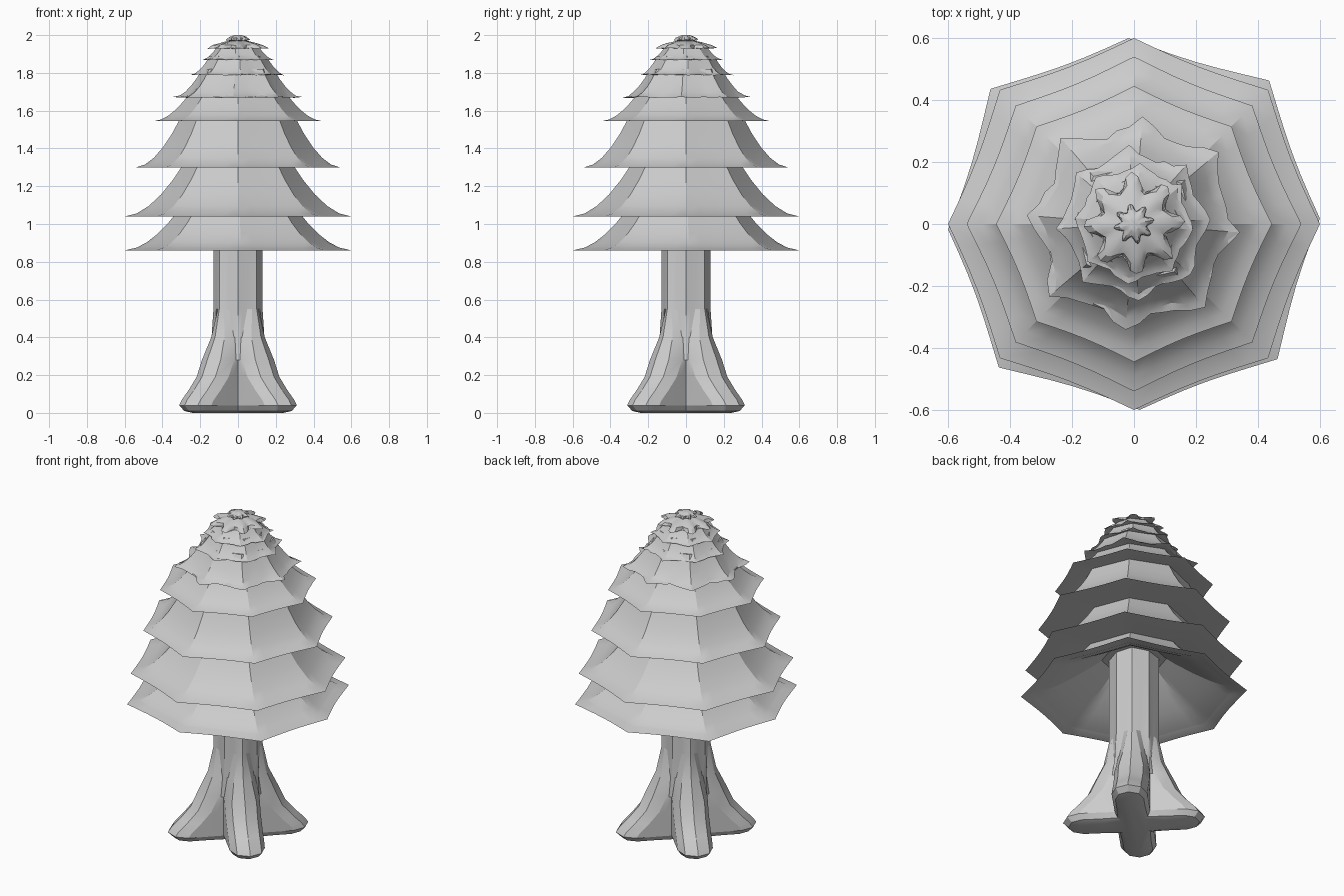
import bpy, bmesh, random
from math import sin, cos, pi, radians

random.seed(4)
cube = bpy.data.objects.get("Cube")
if cube:
    bpy.data.objects.remove(cube)

grey = bpy.data.materials.new("light grey")
grey.use_nodes = True
COLOR = (0.6, 0.6, 0.6, 1)
grey.diffuse_color = COLOR
grey.node_tree.nodes["Principled BSDF"].inputs["Base Color"].default_value = COLOR


def loft(name, rings, cap_first=False, angle=20):
    """Skin a stack of closed rings that share one point count."""
    bm = bmesh.new()
    loops = [[bm.verts.new(p) for p in ring] for ring in rings]
    n = len(loops[0])
    for a, b in zip(loops, loops[1:]):
        for i in range(n):
            j = (i + 1) % n
            bm.faces.new((a[i], a[j], b[j], b[i]))
    if cap_first:
        bm.faces.new(loops[0][::-1])
    bm.faces.new(loops[-1])
    bmesh.ops.recalc_face_normals(bm, faces=bm.faces)
    mesh = bpy.data.meshes.new(name)
    bm.to_mesh(mesh)
    bm.free()
    mesh.materials.append(grey)
    obj = bpy.data.objects.new(name, mesh)
    bpy.context.collection.objects.link(obj)
    bpy.ops.object.select_all(action="DESELECT")
    obj.select_set(True)
    bpy.context.view_layer.objects.active = obj
    bpy.ops.object.shade_smooth_by_angle(angle=radians(angle))


# Trunk: an octagon that spreads into four rounded diagonal roots
def trunk_ring(z, blend, reach, width, valley):
    vu = vw = valley * cos(pi / 4)
    c = reach - width
    half = [((c + vu) / 2, width), (c, width), (c + width * 0.7, width * 0.7)]
    arm = [(u, -w) for u, w in half] + [(reach, 0)] + half[::-1]
    ring = []
    for k in range(4):
        a = pi / 4 + k * pi / 2
        pts = [(vu, -vw)]
        for i, (u, w) in enumerate(arm):
            t = (i - 3) / 4
            flat_u, flat_w = 0.14 + (vu - 0.14) * abs(t), vw * t
            pts.append((flat_u + (u - flat_u) * blend, flat_w + (w - flat_w) * blend))
        ring += [(u * cos(a) - w * sin(a), u * sin(a) + w * cos(a), z) for u, w in pts]
    return ring


# height, root blend, root reach, root half width, valley radius
trunk_levels = [
    (0, 1, 0.32, 0.05, 0.09), (0.01, 1, 0.37, 0.08, 0.12),
    (0.04, 1, 0.4, 0.1, 0.14), (0.07, 1, 0.38, 0.1, 0.14),
    (0.12, 1, 0.33, 0.1, 0.14), (0.19, 1, 0.27, 0.1, 0.14),
    (0.28, 1, 0.23, 0.1, 0.14), (0.4, 0.8, 0.18, 0.08, 0.14),
    (0.55, 0, 0.14, 0.08, 0.13), (1.15, 0, 0.14, 0.08, 0.13),
]
loft("trunk", [trunk_ring(*level) for level in trunk_levels], True, 25)

# Foliage: eight-cornered skirts with scalloped, ruffled rims
STEPS = 6


def skirt_ring(r, z, scallop, jitter, diag, twist, power):
    ring = []
    for i in range(8 * STEPS):
        corner, f = divmod(i, STEPS)
        f /= STEPS
        a = pi / 4 * (corner + f)
        here, there = (diag, 1) if corner % 2 else (1, diag)
        straight = cos(pi / 8) / cos(pi / 4 * (f - 0.5))
        bow = sin(pi * f) ** power
        rr = r * (here + (there - here) * f) * straight * (1 - scallop * bow)
        rr *= 1 + random.uniform(-jitter, jitter)
        zz = z + random.uniform(-jitter, jitter) * 0.12
        ring.append((rr * cos(a + twist), rr * sin(a + twist), zz))
    return ring


def sweep(rim, end, bend, steps=5):
    """Points from the rim to an inner end, flat at first and then rising."""
    for k in range(steps + 1):
        s = k / steps
        yield rim[0] + (end[0] - rim[0]) * s, rim[1] + (end[1] - rim[1]) * s ** bend


# rim, neck, underside end, scallop depth, diagonal reach, twist
tiers = [
    ((0.6, 0.86), (0.31, 1.08), (0.12, 1.12), 0.02, 1.06, 0.03),
    ((0.6, 1.04), (0.28, 1.33), (0.28, 1.06), 0.02, 1.02, 0),
    ((0.54, 1.3), (0.3, 1.57), (0.27, 1.31), 0.02, 1, 0),
    ((0.445, 1.545), (0.25, 1.7), (0.27, 1.56), 0.02, 1, 0),
    ((0.34, 1.67), (0.19, 1.82), (0.22, 1.69), 0.09, 1.06, -0.08),
    ((0.25, 1.79), (0.15, 1.89), (0.16, 1.8), 0.06, 1, 0.06),
    ((0.195, 1.87), (0.11, 1.94), (0.12, 1.88), 0.05, 1, -0.1),
    ((0.165, 1.93), (0.02, 1.975), (0.08, 1.935), 0.32, 1, 0.05),
    ((0.065, 1.975), (0.02, 2), (0.03, 1.96), 0.35, 1, 0.2),
]
for number, (rim, neck, inner, scallop, diag, twist) in enumerate(tiers, 1):
    petals = scallop > 0.2
    ruffle = 0.03 if scallop > 0.02 else 0
    under = list(sweep(rim, inner, 1.5))[:0:-1]
    outer = list(sweep(rim, neck, 0.6 if petals else 1.8))
    rings = []
    for k, (r, z) in enumerate(under + outer):
        # Ruffles are strongest at the rim and fade up the skirt
        fade = 0.6 ** abs(k - len(under))
        rings.append(skirt_ring(r, z, scallop * fade, ruffle * fade, diag, twist,
                                3 if petals else 1))
    loft(f"skirt_{number}", rings, angle=22)
